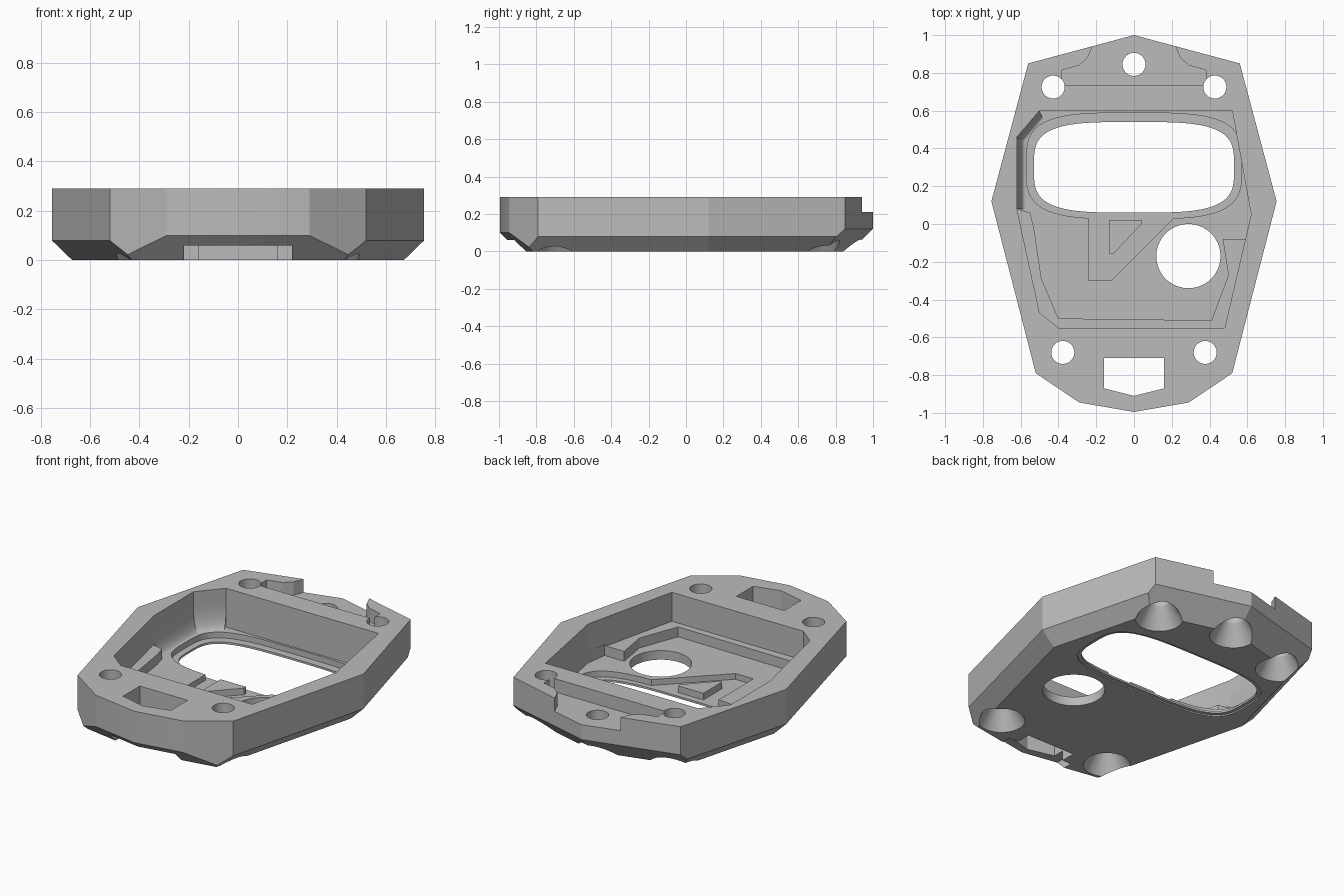
import bpy, bmesh, math
from mathutils import Vector

cube = bpy.data.objects.get("Cube")
if cube:
    bpy.data.objects.remove(cube, do_unlink=True)

grey = bpy.data.materials.new("plain grey")
grey.use_nodes = True
COLOUR = (0.5, 0.5, 0.5, 1)
grey.diffuse_color = COLOUR
grey.node_tree.nodes["Principled BSDF"].inputs["Base Color"].default_value = COLOUR


def add_object(name, bm):
    bmesh.ops.recalc_face_normals(bm, faces=bm.faces[:])
    mesh = bpy.data.meshes.new(name)
    bm.to_mesh(mesh)
    bm.free()
    mesh.materials.append(grey)
    obj = bpy.data.objects.new(name, mesh)
    bpy.context.collection.objects.link(obj)
    return obj


def prism_mesh(points, z0, z1):
    bm = bmesh.new()
    face = bm.faces.new([bm.verts.new((x, y, z0)) for x, y in points])
    top = bmesh.ops.extrude_face_region(bm, geom=[face])["geom"]
    verts = [v for v in top if isinstance(v, bmesh.types.BMVert)]
    bmesh.ops.translate(bm, verts=verts, vec=(0, 0, z1 - z0))
    bmesh.ops.recalc_face_normals(bm, faces=bm.faces[:])
    return bm


def prism(name, points, z0, z1):
    return add_object(name, prism_mesh(points, z0, z1))


def mirrored(half):
    """Close a right-hand profile with its mirror image."""
    return half + [(-x, y) for x, y in reversed(half) if x > 0]


def rounded(a, b, cy, power=3.6, n=72, cx=0):
    """Superellipse outline; power 2 gives an ellipse."""
    def arc(v):
        return math.copysign(abs(v) ** (2 / power), v)
    angles = [2 * math.pi * (i + 0.5) / n for i in range(n)]
    return [(cx + a * arc(math.cos(t)), cy + b * arc(math.sin(t))) for t in angles]


def cut(target, cutter):
    cutter.hide_render = True
    mod = target.modifiers.new("cut", "BOOLEAN")
    mod.operation = "DIFFERENCE"
    mod.solver = "EXACT"
    mod.object = cutter
    bpy.context.view_layer.objects.active = target
    bpy.ops.object.modifier_apply(modifier=mod.name)
    bpy.data.objects.remove(cutter, do_unlink=True)


# Faceted body with 45 degree chamfers underneath
HEIGHT = 0.29
half = [(0, 1), (0.56, 0.85), (0.755, 0.12), (0.52, -0.79), (0.29, -0.945), (0, -0.995)]
bm = prism_mesh(mirrored(half), 0, HEIGHT)
edge_heights = [0.12, 0.08, 0.08, None, 0.1]
for (x0, y0), (x1, y1), h in zip(half, half[1:], edge_heights):
    if h is None:
        continue
    out = Vector((y0 - y1, x1 - x0, 0)).normalized()
    for s in (1, -1):
        normal = Vector((out.x * s, out.y, -1))
        result = bmesh.ops.bisect_plane(
            bm, geom=bm.verts[:] + bm.edges[:] + bm.faces[:],
            plane_co=(x0 * s, y0, h), plane_no=normal, clear_outer=True)
        edges = [e for e in result["geom_cut"] if isinstance(e, bmesh.types.BMEdge)]
        bmesh.ops.holes_fill(bm, edges=edges, sides=0)
body = add_object("housing_body", bm)

# Upper pocket, stopping at the top of the wall rib
RIB, FLOOR, RECESS = 0.115, 0.055, 0.02
corner = [(-0.62, 0.08), (-0.62, 0.46), (-0.5, 0.6)]
pocket = corner + [(0.52, 0.6), (0.62, 0.05), (0.48, -0.55), (-0.4, -0.55), (-0.5, -0.47)]
cut(body, prism("pocket_cutter", pocket, RIB, 0.5))

# Lower pocket inside the rib
inner = corner + [(0.52, 0.6), (0.62, 0.05), (0.6, -0.08), (0.47, -0.08), (0.5, -0.27),
                  (0.41, -0.51), (-0.4, -0.5), (-0.49, -0.29), (-0.53, -0.02), (-0.55, 0.06)]
cut(body, prism("floor_cutter", inner, FLOOR, RIB + 0.01))

# Window with its stepped frame, and the triangular recess beside it
cut(body, prism("frame_cutter", rounded(0.57, 0.28, 0.308), RECESS, FLOOR + 0.02))
cut(body, prism("triangle_cutter", [(-0.24, 0.1), (-0.24, -0.3), (-0.12, -0.3),
                                    (0.21, 0.03), (0.21, 0.1)], RECESS, FLOOR + 0.01))
cut(body, prism("under_frame_cutter", rounded(0.55, 0.26, 0.3), -0.1, 0.008))
cut(body, prism("window_cutter", rounded(0.53, 0.24, 0.3), -0.1, 0.2))

# Large round hole in the floor
cut(body, prism("round_hole_cutter", rounded(0.17, 0.17, -0.17, 2, 48, 0.288), -0.1, 0.2))

# Rear top notch with flared mouth
notch = mirrored([(0.38, 0.735), (0.38, 0.815), (0.29, 0.84), (0.245, 0.88),
                  (0.22, 0.94), (0.22, 1.1)])
cut(body, prism("rear_notch_cutter", notch, 0.21, 0.5))

# Front slot and the channel under it
cut(body, prism("slot_cutter", mirrored([(0.16, -0.71), (0.16, -0.87), (0, -0.91)]), -0.1, 0.5))
cut(body, prism("channel_cutter", mirrored([(0.22, -0.8), (0.22, -1.1)]), -0.1, 0.06))

# Screw holes with countersinks from below
for x, y in [(0, 0.845), (0.428, 0.725), (-0.428, 0.725), (0.377, -0.68), (-0.377, -0.68)]:
    cut(body, prism("screw_hole_cutter", rounded(0.061, 0.061, y, 2, 32, x), -0.1, 0.5))
    bm = bmesh.new()
    bmesh.ops.create_cone(bm, cap_ends=True, segments=32, radius1=0.165, radius2=0.06, depth=0.18)
    bmesh.ops.translate(bm, verts=bm.verts[:], vec=(x, y, 0.03))
    cut(body, add_object("countersink_cutter", bm))

# Small raised triangle in the recess
block = prism("triangle_block", [(-0.13, 0.02), (-0.13, -0.16), (-0.11, -0.16),
                                 (0.04, 0), (0.04, 0.02)], RECESS - 0.005, FLOOR + 0.005)

# Curved fillet between the left wall and the floor
bm = bmesh.new()
rows = []
for (x, y), (dx, dy) in zip(corner, [(1, 0), (1, -0.4), (0.4, -1)]):
    row = []
    for i in range(9):
        t = math.pi / 2 * i / 8
        d = 0.045 * (1 - math.cos(t))
        z = FLOOR + 0.14 * (1 - math.sin(t))
        row.append(bm.verts.new((x + dx * d, y + dy * d, z)))
    rows.append(row)
for a, b in zip(rows, rows[1:]):
    for i in range(8):
        bm.faces.new((a[i], a[i + 1], b[i + 1], b[i]))
fillet = add_object("wall_fillet", bm)
if fillet.data.polygons[0].normal.x < 0:
    fillet.data.flip_normals()

# Smooth round walls while keeping the facets crisp
for obj in (body, block, fillet):
    bpy.ops.object.select_all(action="DESELECT")
    obj.select_set(True)
    bpy.context.view_layer.objects.active = obj
    bpy.ops.object.shade_smooth_by_angle(angle=math.radians(20))
